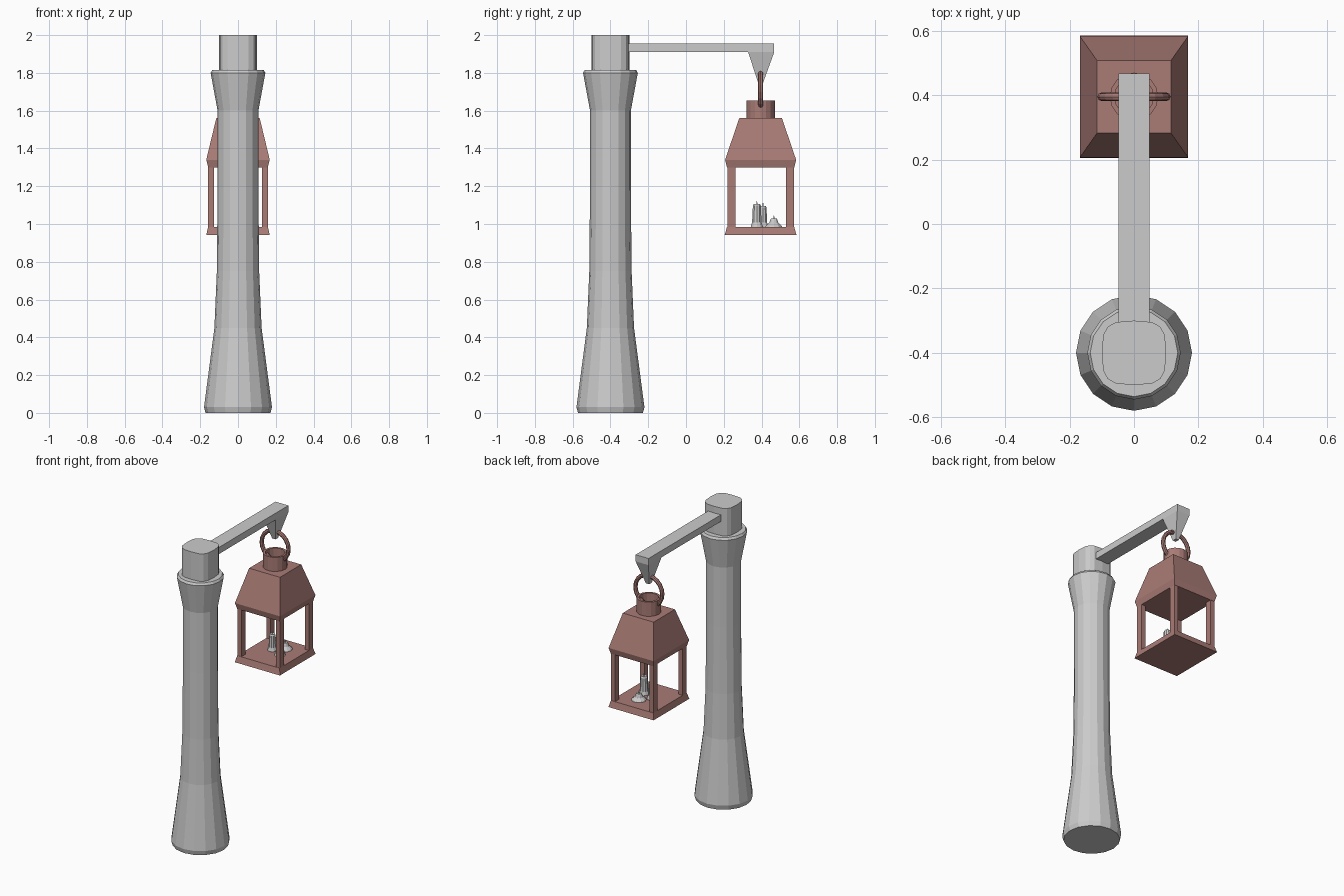
import bpy, bmesh, math
from mathutils import Matrix

if "Cube" in bpy.data.objects:
    bpy.data.objects.remove(bpy.data.objects["Cube"])

LY = 0.395  # lantern centre in y
rust = bpy.data.materials.new("rusty_metal")
rust.diffuse_color = (0.40, 0.20, 0.18, 1)
rust.use_nodes = True
rust.node_tree.nodes["Principled BSDF"].inputs["Base Color"].default_value = rust.diffuse_color


def finish(name, bm, mat=None):
    bmesh.ops.recalc_face_normals(bm, faces=bm.faces)
    me = bpy.data.meshes.new(name)
    bm.to_mesh(me)
    bm.free()
    ob = bpy.data.objects.new(name, me)
    bpy.context.collection.objects.link(ob)
    if mat:
        me.materials.append(mat)
    return ob


def loft(name, rings, mat=None, closed=False):
    """Skin a stack of equal-length point rings; cap the ends or join them."""
    bm = bmesh.new()
    vs = [[bm.verts.new(p) for p in r] for r in rings]
    n = len(vs[0])
    pairs = list(zip(vs, vs[1:])) + ([(vs[-1], vs[0])] if closed else [])
    for a, b in pairs:
        for i in range(n):
            j = (i + 1) % n
            bm.faces.new((a[i], a[j], b[j], b[i]))
    if not closed:
        bm.faces.new(vs[0][::-1])
        bm.faces.new(vs[-1])
    return finish(name, bm, mat)


def circle(x, y, z, r, n=16, power=1.0):
    """Circle, or a rounded square when power is below 1."""
    pts = []
    for i in range(n):
        c, s = math.cos(math.tau * i / n), math.sin(math.tau * i / n)
        pts.append((x + r * math.copysign(abs(c) ** power, c) if abs(c) > 1e-6 else x,
                    y + r * math.copysign(abs(s) ** power, s) if abs(s) > 1e-6 else y, z))
    return pts


def rect(x, y, z, hx, hy):
    return [(x - hx, y - hy, z), (x + hx, y - hy, z), (x + hx, y + hy, z), (x - hx, y + hy, z)]


def lathe(name, x, y, profile, n=16, mat=None, closed=False):
    return loft(name, [circle(x, y, z, r, n) for r, z in profile], mat, closed)


# Post with flared foot and collar, then the rounded-square head
lathe("post", 0, -0.4, [(0.172, 0), (0.18, 0.03), (0.125, 0.45), (0.112, 0.75),
                        (0.108, 1.2), (0.108, 1.6), (0.145, 1.80), (0.136, 1.815)])
loft("post_head", [circle(0, -0.4, z, 0.1, 16, 0.6) for z in (1.80, 2.0)])

# Arm and tapered hook block
loft("arm", [rect(0, 0.08, 1.91, 0.048, 0.387), rect(0, 0.08, 1.955, 0.048, 0.387)])
loft("arm_hook", [rect(0, LY, 1.75, 0.012, 0.014), rect(0, 0.398, 1.91, 0.048, 0.069)])

# Hanging ring
bm = bmesh.new()
N, M = 20, 8
grid = []
for i in range(N):
    a = math.tau * i / N
    row = []
    for k in range(M):
        b = math.tau * k / M
        r = 0.1 + 0.0135 * math.cos(b)
        row.append((r * math.cos(a), LY + 0.0135 * math.sin(b), 1.70 + r * math.sin(a)))
    grid.append(row)
bm.free()
loft("hanging_ring", grid, rust, closed=True)

# Chimney tube and hood
lathe("chimney", 0, LY, [(0.075, 1.555), (0.075, 1.655), (0.060, 1.655), (0.060, 1.555)],
      16, rust, closed=True)
loft("hood", [rect(0, LY, 1.30, 0.158, 0.178), rect(0, LY, 1.34, 0.168, 0.188),
              rect(0, LY, 1.56, 0.115, 0.113)], rust)

# Base tray and four corner bars
loft("base_tray", [rect(0, LY, 0.943, 0.168, 0.19), rect(0, LY, 0.955, 0.165, 0.186),
                   rect(0, LY, 0.985, 0.158, 0.178)], rust)
for sx in (-1, 1):
    for sy in (-1, 1):
        loft("corner_bar", [rect(sx * 0.143, LY + sy * 0.155, z, 0.015, 0.021)
                            for z in (0.98, 1.31)], rust)

# Melted candles: x, y, radius, foot radius, top
for x, y, r, foot, top in ((0.05, 0.375, 0.022, 0.034, 1.105),
                           (-0.03, 0.408, 0.019, 0.03, 1.095),
                           (0.025, 0.465, 0.02, 0.047, 1.03)):
    lathe("candle", x, y, [(foot, 0.984), (foot * 0.95, 0.99), (r * 1.2, 1.008),
                           (r, top - 0.008), (r * 0.8, top), (r * 0.4, top - 0.003)], 10)
    lathe("wick", x, y, [(0.003, top - 0.005), (0.002, top + 0.016)], 5)
